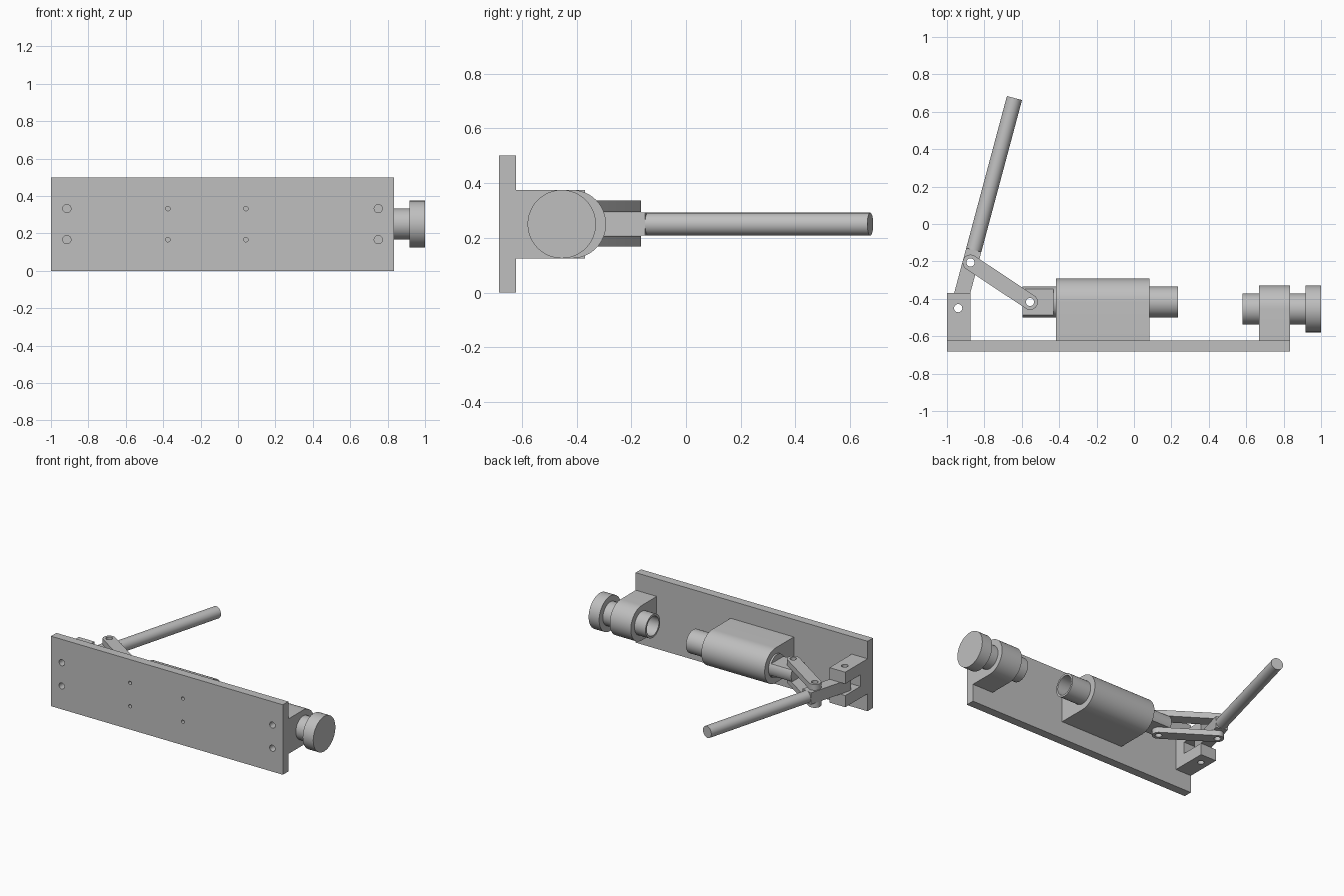
import bpy, bmesh, math
from mathutils import Vector

if "Cube" in bpy.data.objects:
    bpy.data.objects.remove(bpy.data.objects["Cube"])

grey = bpy.data.materials.new("plain_grey")
grey.use_nodes = True
grey.diffuse_color = (0.52, 0.52, 0.52, 1)
grey.node_tree.nodes["Principled BSDF"].inputs["Base Color"].default_value = (0.52, 0.52, 0.52, 1)

MID = 0.25      # height of the centre line
R = 0.0417      # half width of links and lever


def arc(centre, radius, start, end, steps=24):
    """Points along an arc, angles in degrees."""
    for i in range(steps + 1):
        a = math.radians(start + (end - start) * i / steps)
        yield (centre[0] + radius * math.cos(a), centre[1] + radius * math.sin(a))


def circle(centre, radius, steps=48):
    return list(arc(centre, radius, 0, 360, steps))[:-1]


def rect(a0, b0, a1, b1):
    return [(a0, b0), (a1, b0), (a1, b1), (a0, b1)]


def extrude(name, outline, lo, hi, axis="z"):
    """Extrude an outline along an axis; the outline lies in the other two."""
    place = {"x": lambda u, v, h: (h, u, v),
             "y": lambda u, v, h: (u, h, v),
             "z": lambda u, v, h: (u, v, h)}[axis]
    bm = bmesh.new()
    rings = [[bm.verts.new(place(u, v, h)) for u, v in outline] for h in (lo, hi)]
    for ring in rings:
        bm.faces.new(ring)
    n = len(outline)
    for i in range(n):
        j = (i + 1) % n
        bm.faces.new((rings[0][i], rings[0][j], rings[1][j], rings[1][i]))
    bmesh.ops.recalc_face_normals(bm, faces=bm.faces)
    mesh = bpy.data.meshes.new(name)
    bm.to_mesh(mesh)
    bm.free()
    mesh.materials.append(grey)
    obj = bpy.data.objects.new(name, mesh)
    bpy.context.collection.objects.link(obj)
    return obj


def activate(obj):
    bpy.ops.object.select_all(action="DESELECT")
    obj.select_set(True)
    bpy.context.view_layer.objects.active = obj


def cut(obj, *shape):
    """Remove an extruded shape from an object."""
    cutter = extrude("cutter", *shape)
    cutter.hide_render = True
    mod = obj.modifiers.new("cut", "BOOLEAN")
    mod.operation, mod.solver, mod.object = "DIFFERENCE", "EXACT", cutter
    activate(obj)
    bpy.ops.object.modifier_apply(modifier=mod.name)
    bpy.data.objects.remove(cutter)


def finish(*objs):
    for obj in objs:
        activate(obj)
        bpy.ops.object.shade_smooth_by_angle(angle=math.radians(30))


def arch(base, centre):
    """Block section standing on the plate with a rounded outer end."""
    r = 0.125
    return [(base, MID - r)] + list(arc((centre, MID), r, -90, 90)) + [(base, MID + r)]


# Mounting plate with screw holes
plate_back = -0.622
plate = extrude("mounting_plate", rect(-1, 0, 0.833, 0.5), -0.683, plate_back, "y")
for x, r in ((-0.915, 0.022), (-0.375, 0.012), (0.042, 0.012), (0.75, 0.022)):
    for z in (MID - 0.083, MID + 0.083):
        cut(plate, circle((x, z), r, 24), -0.7, -0.6, "y")

# Guide and anvil blocks
plunger_y, anvil_y = -0.417, -0.454
guide = extrude("guide_block", arch(plate_back, plunger_y), -0.417, 0.083, "x")
anvil = extrude("anvil_block", arch(plate_back, anvil_y), 0.667, 0.833, "x")

# Plunger with hollow nose and flattened tang
plunger = extrude("plunger", circle((plunger_y, MID), 0.082), -0.597, 0.235, "x")
cut(plunger, circle((plunger_y, MID), 0.068), 0.1, 0.3, "x")
for z0, z1 in ((0.1, MID - R), (MID + R, 0.4)):
    cut(plunger, rect(-0.7, -0.6, -0.43, -0.2), z0, z1)

# Adjusting screw with hollow end and knob
screw = extrude("anvil_shaft", circle((anvil_y, MID), 0.083), 0.58, 0.93, "x")
cut(screw, circle((anvil_y, MID), 0.068), 0.5, 0.72, "x")
knob = extrude("anvil_knob", circle((anvil_y, MID), 0.125), 0.917, 1.0, "x")

# Lever: flat arm and round handle, tilted from the pivot
pivot = Vector((-0.94, -0.45))
tilt = math.radians(15)
along = Vector((math.sin(tilt), math.cos(tilt)))
side = Vector((along.y, -along.x))
elbow = pivot + along * 0.253
arm_end = pivot + along * 0.322
arm = extrude("lever_arm", list(arc(pivot, R, 165, 345)) +
              [tuple(arm_end + side * R), tuple(arm_end - side * R)], MID - R, MID + R)
handle = extrude("lever_handle", circle((0, 0), R), 0, 0.841, "z")
handle.rotation_euler = (-math.pi / 2, 0, -tilt)
handle.location = (arm_end.x, arm_end.y, MID)

# Forked pivot bracket
bracket = extrude("pivot_bracket", rect(-1, plate_back, -0.875, -0.37), MID - 0.125, MID + 0.125)
cut(bracket, rect(-1.1, -0.54, -0.8, -0.3), MID - R, MID + R)

# Pair of links between lever and plunger
joint = Vector((-0.556, plunger_y))
direction = joint - elbow
angle = math.degrees(math.atan2(direction.y, direction.x))
outline = list(arc(elbow, R, angle + 90, angle + 270)) + list(arc(joint, R, angle - 90, angle + 90))
links = [extrude("upper_link", outline, MID + 0.044, MID + 0.086),
         extrude("lower_link", outline, MID - 0.081, MID - 0.0425)]

# Pin holes
for obj, centre in [(arm, pivot), (arm, elbow), (bracket, pivot), (plunger, joint)] + \
        [(link, c) for link in links for c in (elbow, joint)]:
    cut(obj, circle(centre, 0.022, 24), 0, 0.5)

finish(plate, guide, anvil, plunger, screw, knob, arm, handle, bracket, *links)
